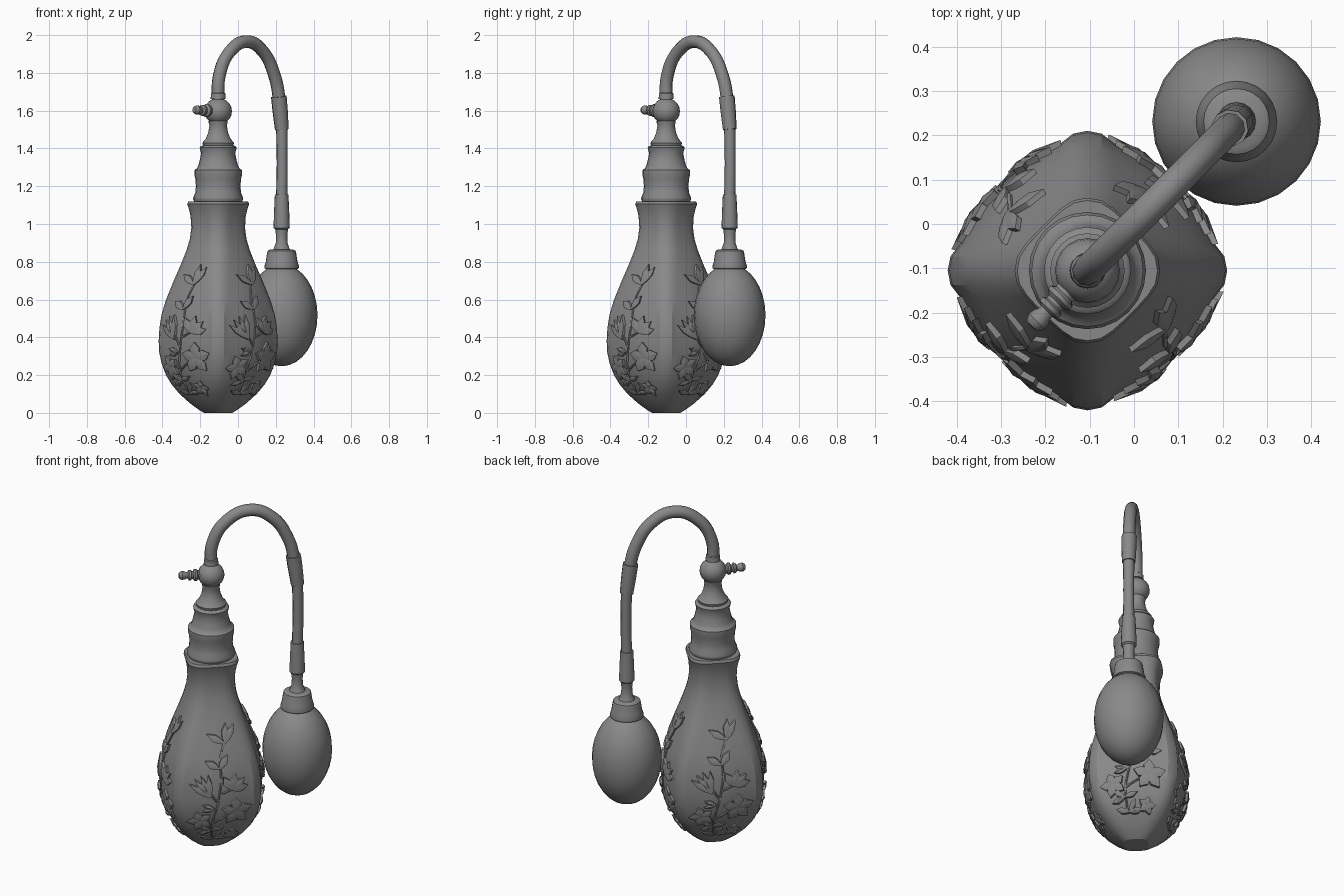
import bpy, bmesh, math
from mathutils import Vector, Matrix

if "Cube" in bpy.data.objects:
    bpy.data.objects.remove(bpy.data.objects["Cube"])

C = Vector((-0.105, -0.105, 0))     # bottle axis
B = Vector((0.231, 0.231, 0))       # bulb axis
GREY = bpy.data.materials.new('dark_grey')
GREY.diffuse_color = (.25, .25, .25, 1)
GREY.use_nodes = True
GREY.node_tree.nodes["Principled BSDF"].inputs["Base Color"].default_value = GREY.diffuse_color
# corner radius of the bottle by height
PROFILE = [(0, .075), (.015, .1), (.05, .148), (.1, .204), (.15, .246), (.2, .276), (.26, .299),
           (.32, .312), (.38, .315), (.45, .311), (.52, .3), (.6, .276), (.7, .235), (.78, .2),
           (.86, .168), (.92, .15), (.98, .142), (1.04, .146), (1.08, .155), (1.105, .164), (1.12, .158)]


def finish(name, bm, angle=35):
    bmesh.ops.recalc_face_normals(bm, faces=bm.faces)
    me = bpy.data.meshes.new(name)
    bm.to_mesh(me)
    bm.free()
    ob = bpy.data.objects.new(name, me)
    bpy.context.collection.objects.link(ob)
    ob.data.materials.append(GREY)
    smooth(ob, angle)
    return ob


def smooth(ob, angle):
    bpy.ops.object.select_all(action='DESELECT')
    ob.select_set(True)
    bpy.context.view_layer.objects.active = ob
    bpy.ops.object.shade_smooth_by_angle(angle=math.radians(angle))


def skin(name, rings, angle=35):
    bm = bmesh.new()
    vs = [[bm.verts.new(p) for p in r] for r in rings]
    n = len(vs[0])
    for a, b in zip(vs, vs[1:]):
        for i in range(n):
            bm.faces.new((a[i], a[(i + 1) % n], b[(i + 1) % n], b[i]))
    bm.faces.new(vs[0])
    bm.faces.new(vs[-1])
    return finish(name, bm, angle)


def lathe(name, profile, base, mat=Matrix(), n=24, angle=35):
    ring = lambda r, z: [base + mat @ Vector((r * math.cos(i * math.tau / n), r * math.sin(i * math.tau / n), z))
                         for i in range(n)]
    return skin(name, [ring(r, z) for r, z in profile], angle)


def tube(name, pts, radii, depth=.034):
    cu = bpy.data.curves.new(name, 'CURVE')
    cu.dimensions, cu.bevel_depth, cu.bevel_resolution = '3D', depth, 3
    cu.use_fill_caps, cu.resolution_u = True, 6
    cu.materials.append(GREY)
    sp = cu.splines.new('BEZIER')
    sp.bezier_points.add(len(pts) - 1)
    for p, (d, z), r in zip(sp.bezier_points, pts, radii):
        p.co, p.radius = (d, d, z), r / depth
        p.handle_left_type = p.handle_right_type = 'AUTO'
    ob = bpy.data.objects.new(name, cu)
    bpy.context.collection.objects.link(ob)
    bpy.ops.object.select_all(action='DESELECT')
    ob.select_set(True)
    bpy.context.view_layer.objects.active = ob
    bpy.ops.object.convert(target='MESH')
    smooth(bpy.context.view_layer.objects.active, 40)


def corner_radius(z):
    z = max(0, min(1.12, z))
    for (z0, r0), (z1, r1) in zip(PROFILE, PROFILE[1:]):
        if z <= z1:
            return r0 + (r1 - r0) * (z - z0) / (z1 - z0)


# quarter section: raised corner strip, then a gently bowed panel
def section(z):
    R = corner_radius(z)
    a = math.asin(min(.065 / R, .38))
    q = math.pi / 4
    return [(0, R), (a * .5, R * .985), (a, R * .93), ((a + q) / 2, R * .885), (q, R * .87)]


def surface_radius(theta, z):
    t = theta % (math.pi / 2)
    t = min(t, math.pi / 2 - t)
    s = section(z)
    for (a0, r0), (a1, r1) in zip(s, s[1:]):
        if t <= a1 + 1e-6:
            return r0 + (r1 - r0) * (t - a0) / (a1 - a0)


# bottle
rings = []
for z, _ in PROFILE:
    s = section(z)
    quarter = s + [(math.pi / 2 - a, r) for a, r in s[-2:0:-1]]
    rings.append([C + Vector((r * math.cos(a + k * math.pi / 2), r * math.sin(a + k * math.pi / 2), z))
                  for k in range(4) for a, r in quarter])
skin('bottle', rings, 25)


# raised flower relief, wrapped onto one bottle panel
def relief(face):
    bm = bmesh.new()

    def wrap(u, z, h):
        th = face + u / (.87 * corner_radius(z))
        r = surface_radius(th, z) + h
        return bm.verts.new(C + Vector((r * math.cos(th), r * math.sin(th), max(z, .01))))

    def slab(outline, mid, h, peak):
        low = [wrap(u, z, -.012) for u, z in outline]
        top = [wrap(u, z, h) for u, z in outline]
        m = wrap(*mid, peak)
        for i in range(len(top)):
            j = (i + 1) % len(top)
            bm.faces.new((low[i], low[j], top[j], top[i]))
            bm.faces.new((top[i], top[j], m))
        bm.faces.new(low[::-1])

    def leaf(u, z, deg, length, width, h=.012):
        c, s = math.cos(math.radians(deg)), math.sin(math.radians(deg))
        put = lambda t, w: (u + c * t * length - s * w * width, z + s * t * length + c * w * width)
        shape = [(0, .15), (.3, .8), (.6, 1), (1, 0), (.6, -1), (.3, -.8), (0, -.15)]
        slab([put(*p) for p in shape], put(.45, 0), h, h + .006)

    def fan(u, z, degs, length, width):
        for d in degs:
            leaf(u, z, d, length, width)

    def stem(*pts):
        for (u0, z0), (u1, z1) in zip(pts, pts[1:]):
            d = math.hypot(u1 - u0, z1 - z0)
            nu, nz = -(z1 - z0) / d * .005, (u1 - u0) / d * .005
            slab([(u0 + nu, z0 + nz), (u1 + nu, z1 + nz), (u1 - nu, z1 - nz), (u0 - nu, z0 - nz)],
                 ((u0 + u1) / 2, (z0 + z1) / 2), .005, .007)

    # stems
    stem((-.03, .1), (-.04, .22), (-.01, .35), (.01, .48), (.005, .6), (.035, .69))
    stem((-.01, .35), (-.05, .41))
    stem((0, .4), (.07, .43))
    stem((-.04, .22), (.06, .28))
    # top bud, side buds, tulip, lily
    fan(.035, .68, (62, 85, 150), .105, .018)
    fan(.0, .55, (150, 55), .085, .02)
    fan(-.05, .39, (95, 112, 128, 145), .13, .016)
    fan(.065, .425, (10, 40, 75, 120), .09, .022)
    # five-petalled flowers
    fan(.09, .29, range(18, 378, 72), .085, .028)
    fan(-.1, .24, range(40, 400, 72), .065, .022)
    # lower leaves and blossoms
    fan(-.04, .17, (20, 150, 200), .07, .013)
    fan(-.02, .1, (10, 60, 165), .07, .013)
    fan(.07, .13, range(0, 360, 72), .042, .015)
    fan(-.03, .32, (160, 195), .065, .013)
    return finish('flower_relief', bm, 20)


for k in range(4):
    relief(math.pi / 4 + k * math.pi / 2)

# stepped metal collar
lathe('collar', [(.125, 1.115), (.132, 1.13), (.132, 1.14), (.121, 1.165), (.118, 1.2), (.121, 1.24),
                 (.126, 1.26), (.126, 1.285), (.112, 1.295), (.105, 1.31), (.097, 1.34), (.09, 1.375),
                 (.096, 1.395), (.098, 1.405), (.092, 1.412), (.08, 1.416), (.084, 1.43), (.066, 1.45),
                 (.052, 1.485), (.046, 1.525), (.05, 1.535), (.05, 1.545), (.038, 1.55)], C)
# ball joint and the collar of the arched tube
lathe('ball_joint', [(.073 * math.sin(math.pi * (i + .3) / 10.6), 1.597 - .07 * math.cos(math.pi * (i + .3) / 10.6))
                     for i in range(10)] + [(.04, 1.662), (.038, 1.69), (.033, 1.695)], C, n=20)

# spray nozzle, tilted slightly upward and outward
aim = Vector((-1, -1, .06)).to_track_quat('Z', 'Y').to_matrix().to_4x4()
lathe('nozzle', [(.026, .04), (.026, .075), (.034, .082), (.034, .092), (.022, .1), (.022, .108), (.03, .113),
                 (.028, .124), (.018, .13), (.018, .138), (.022, .144), (.025, .162), (.02, .172),
                 (.014, .178)], C + Vector((0, 0, 1.597)), aim, 14)

# arched tube, sleeve and hose
tube('arched_tube', [(-.105, 1.64), (-.1, 1.78), (-.045, 1.91), (.048, 1.966), (.135, 1.91), (.195, 1.78),
                     (.218, 1.66), (.226, 1.56)], [.034] * 8)
tube('upper_sleeve', [(.216, 1.675), (.223, 1.6), (.232, 1.5)], [.042, .041, .037])
tube('hose', [(.232, 1.53), (.234, 1.32), (.231, 1.1)], [.031, .029, .031])

# lower cuff, bulb cap and squeeze bulb
lathe('lower_cuff', [(.036, 1.155), (.04, 1.07), (.043, .98), (.034, .972), (.03, .94), (.031, .9),
                     (.04, .875), (.05, .85)], B, n=16)
lathe('bulb_cap', [(.06, .866), (.074, .858), (.078, .84), (.084, .8), (.092, .775), (.09, .765), (.07, .755)], B)
lathe('squeeze_bulb', [(.19 * math.sin(math.pi * (i + .15) / 16.3), .517 - .27 * math.cos(math.pi * (i + .15) / 16.3))
                       for i in range(17)], B, n=24)
